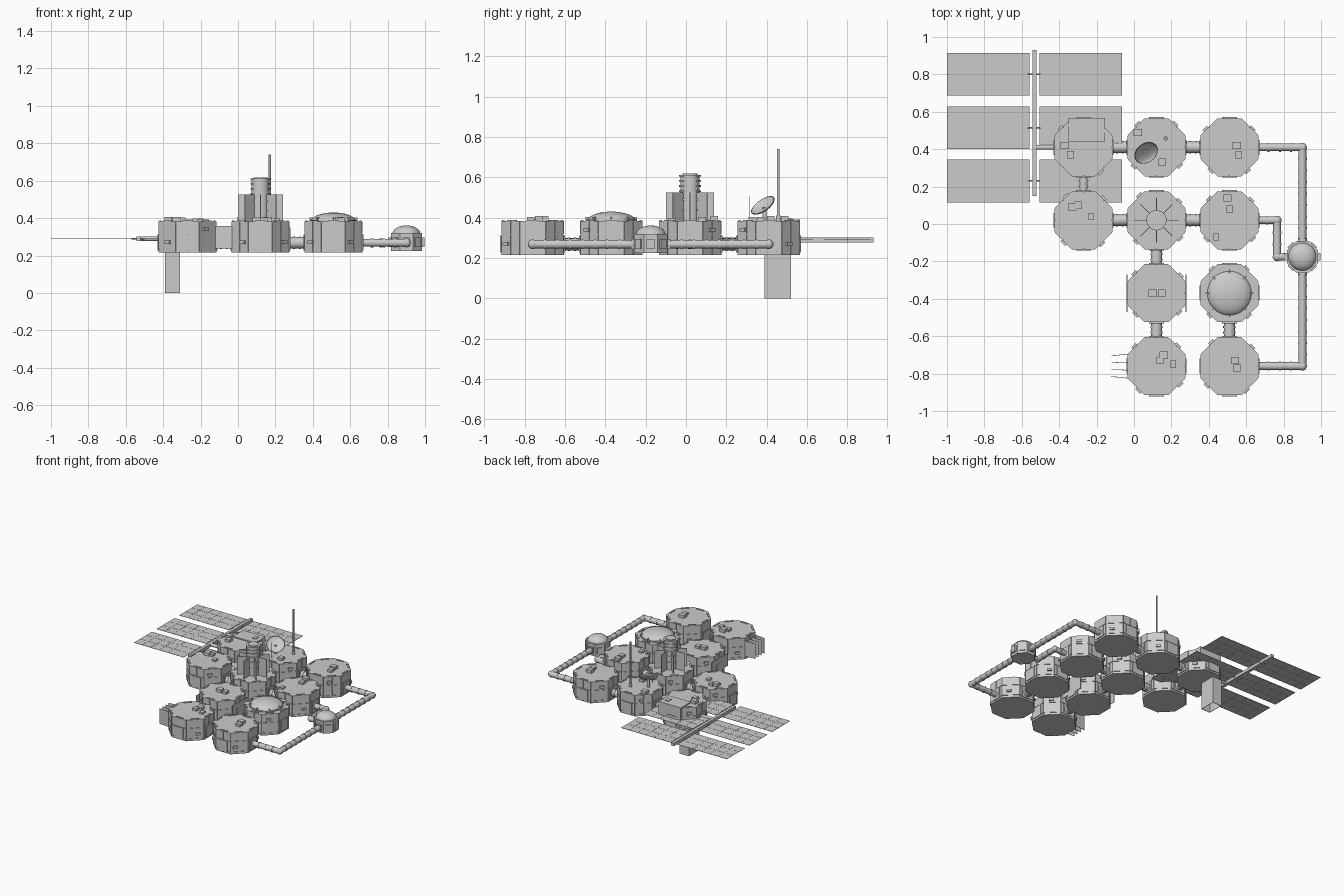
import bpy, bmesh, math, random
from mathutils import Matrix, Vector

if "Cube" in bpy.data.objects:
    bpy.data.objects.remove(bpy.data.objects["Cube"])
random.seed(4)

grey = bpy.data.materials.new("station grey")
grey.use_nodes = True
grey.diffuse_color = (0.6, 0.6, 0.6, 1)
grey.node_tree.nodes["Principled BSDF"].inputs["Base Color"].default_value = (0.6, 0.6, 0.6, 1)

STEP, BASE_X, BASE_Y = 0.39, 0.12, 0.02
FLOOR, ROOF, APOTHEM = 0.215, 0.383, 0.155
PIPE_Z = 0.268


def finish(bm, name, smooth=False):
    mesh = bpy.data.meshes.new(name)
    bm.to_mesh(mesh)
    bm.free()
    mesh.materials.append(grey)
    obj = bpy.data.objects.new(name, mesh)
    bpy.context.collection.objects.link(obj)
    if smooth:
        bpy.ops.object.select_all(action='DESELECT')
        obj.select_set(True)
        bpy.context.view_layer.objects.active = obj
        bpy.ops.object.shade_smooth_by_angle(angle=math.radians(35))
    return obj


def box(bm, centre, size, frame=Matrix()):
    bmesh.ops.create_cube(bm, size=1, matrix=frame @ Matrix.Translation(centre) @ Matrix.Diagonal((*size, 1)))


def span(bm, x, y, z):
    """Box between low and high limits on each axis."""
    box(bm, [(a + b) / 2 for a, b in (x, y, z)], [b - a for a, b in (x, y, z)])


def rod(bm, start, end, radius, sides=12, turn=0.0):
    a, b = Vector(start), Vector(end)
    rot = (b - a).to_track_quat('Z', 'Y').to_matrix().to_4x4()
    bmesh.ops.create_cone(bm, cap_ends=True, segments=sides, radius1=radius, radius2=radius, depth=(b - a).length,
                          matrix=Matrix.Translation((a + b) / 2) @ rot @ Matrix.Rotation(turn, 4, 'Z'))


def ringed_pipe(bm, start, end, radius, pitch=0.06):
    a, b = Vector(start), Vector(end)
    rod(bm, a, b, radius, 16)
    d = (b - a).normalized()
    count = max(2, round((b - a).length / pitch))
    for i in range(count + 1):
        p = a.lerp(b, i / count)
        rod(bm, p - d * 0.005, p + d * 0.005, radius + 0.003, 16)


def cap(bm, centre, radius, height, rings=8, sides=32):
    """Low dome from a spun arc."""
    arc = [bm.verts.new((radius * math.cos(t), 0, height * math.sin(t)))
           for t in (math.pi / 2 * i / rings for i in range(rings + 1))]
    edges = [bm.edges.new(p) for p in zip(arc, arc[1:])]
    bmesh.ops.spin(bm, geom=arc + edges, cent=(0, 0, 0), axis=(0, 0, 1), angle=math.tau, steps=sides)
    bmesh.ops.remove_doubles(bm, verts=bm.verts, dist=0.0005)
    bmesh.ops.recalc_face_normals(bm, faces=bm.faces)
    bmesh.ops.translate(bm, verts=bm.verts, vec=centre)


def octagon(bm, x, y, z0, z1, apothem):
    rod(bm, (x, y, z0), (x, y, z1), apothem / math.cos(math.pi / 8), 8, math.pi / 8)


def grid(col, row):
    return BASE_X + col * STEP, BASE_Y + row * STEP


# Octagonal modules: core, panelled walls and small wall fittings
def module(name, x, y):
    bm = bmesh.new()
    octagon(bm, x, y, FLOOR, ROOF, APOTHEM - 0.004)
    side = 2 * APOTHEM * math.tan(math.pi / 8)
    for k in range(8):
        frame = Matrix.Translation((x, y, 0)) @ Matrix.Rotation(k * math.pi / 4, 4, 'Z')
        for z0, z1 in ((FLOOR, 0.232), (0.235, 0.315), (0.319, ROOF)):
            for s in (-1, 1):
                box(bm, (APOTHEM - 0.003, s * side / 4, (z0 + z1) / 2), (0.006, side / 2 - 0.003, z1 - z0), frame)
        if k % 2:
            box(bm, (APOTHEM + 0.004, random.uniform(-0.03, 0.03), random.choice((0.27, 0.34))),
                (0.014, 0.035, 0.018), frame)
        else:
            box(bm, (APOTHEM, 0, 0.27), (0.012, 0.08, 0.085), frame)
        # Roof edge clips
        box(bm, (APOTHEM - 0.01, 0, ROOF + 0.002), (0.012, 0.06, 0.006), frame)
    finish(bm, name)


CELLS = {"power_module": (-1, 1), "antenna_module": (0, 1), "north_module": (1, 1),
         "west_module": (-1, 0), "tower_module": (0, 0), "east_module": (1, 0),
         "lab_module": (0, -1), "dome_module": (1, -1),
         "radiator_module": (0, -2), "south_module": (1, -2)}
for name, cell in CELLS.items():
    module(name, *grid(*cell))

# Roof boxes, as offsets from each module centre
ROOF_BOXES = {"power_module": [(-.1, .01), (-.07, -.04), (.07, .1)], "west_module": [(-.06, .07), (-.03, .08), (.04, .02)],
              "east_module": [(-.01, .12), (0, .06), (-.07, -.09)], "north_module": [(.04, .01), (.05, -.04)],
              "antenna_module": [(-.1, .08), (.03, -.08)], "lab_module": [(-.02, 0), (.03, 0)],
              "radiator_module": [(.04, .06), (.02, .03), (.09, .01)], "south_module": [(.03, .03), (.04, -.01)]}
bm = bmesh.new()
for name, spots in ROOF_BOXES.items():
    x, y = grid(*CELLS[name])
    for i, (dx, dy) in enumerate(spots):
        w, h = 0.045 - 0.008 * i, 0.024 - 0.005 * i
        box(bm, (x + dx, y + dy, ROOF + h / 2), (w, 0.038, h))
finish(bm, "roof_boxes")

# Short tunnels between neighbouring modules
bm = bmesh.new()
for a, b in (((-1, 1), (0, 1)), ((0, 1), (1, 1)), ((-1, 0), (0, 0)), ((0, 0), (1, 0)), ((-1, 1), (-1, 0)),
             ((0, 0), (0, -1)), ((0, -1), (0, -2)), ((1, -1), (1, -2))):
    p, q = Vector((*grid(*a), PIPE_Z)), Vector((*grid(*b), PIPE_Z))
    d = (q - p).normalized()
    ringed_pipe(bm, p + d * 0.15, q - d * 0.15, 0.03, 0.03)
finish(bm, "tunnels", True)

# Long walkway around the east side, and the link to the hub
bm = bmesh.new()
HUB = (0.9, -0.175)
for path in ([(0.66, 0.41), (0.9, 0.41), (0.9, -0.76), (0.66, -0.76)],
             [(0.66, 0.02), (0.765, 0.02), (0.765, -0.175), HUB]):
    for a, b in zip(path, path[1:]):
        ringed_pipe(bm, (*a, PIPE_Z), (*b, PIPE_Z), 0.021)
    for p in path[1:3]:
        bmesh.ops.create_uvsphere(bm, u_segments=16, v_segments=8, radius=0.024,
                                  matrix=Matrix.Translation((*p, PIPE_Z)))
finish(bm, "walkway_pipes", True)

# Junction hub with dome
bm = bmesh.new()
octagon(bm, *HUB, 0.225, 0.32, 0.083)
for k in range(8):
    frame = Matrix.Translation((*HUB, 0)) @ Matrix.Rotation(k * math.pi / 4, 4, 'Z')
    box(bm, (0.085, 0, 0.27), (0.026 if k % 2 == 0 else 0.012, 0.04, 0.05), frame)
finish(bm, "hub_body")
bm = bmesh.new()
cap(bm, (*HUB, 0.315), 0.075, 0.046)
finish(bm, "hub_dome", True)

# Large dome with clips
DOME = grid(1, -1)
bm = bmesh.new()
cap(bm, (*DOME, ROOF), 0.12, 0.047)
finish(bm, "large_dome", True)
bm = bmesh.new()
rod(bm, (*DOME, ROOF), (*DOME, ROOF + 0.008), 0.124, 32)
for k in range(8):
    frame = Matrix.Translation((*DOME, 0)) @ Matrix.Rotation(k * math.pi / 4, 4, 'Z')
    box(bm, (0.113, 0, ROOF + 0.011), (0.03, 0.006, 0.018), frame)
finish(bm, "dome_rim", True)

# Central tower with rings and radial fins
TOWER = grid(0, 0)
bm = bmesh.new()
rod(bm, (*TOWER, ROOF), (*TOWER, 0.612), 0.048, 24)
rod(bm, (*TOWER, 0.61), (*TOWER, 0.618), 0.038, 24)
for z in (0.44, 0.49, 0.53, 0.557, 0.583, 0.608):
    rod(bm, (*TOWER, z - 0.004), (*TOWER, z + 0.004), 0.054, 24)
finish(bm, "tower", True)
bm = bmesh.new()
for k in range(8):
    frame = Matrix.Translation((*TOWER, 0)) @ Matrix.Rotation(k * math.pi / 4, 4, 'Z')
    box(bm, (0.08, 0, (ROOF + 0.525) / 2), (0.08, 0.004, 0.525 - ROOF), frame)
finish(bm, "tower_fins")

# Dish, mast and whip antenna
bm = bmesh.new()
cap(bm, (0, 0, 0), 0.068, 0.02)
bmesh.ops.solidify(bm, geom=bm.faces[:], thickness=0.003)
aim = Vector((0.4, -0.53, 0.75))
tilt = (-aim).to_track_quat('Z', 'Y').to_matrix().to_4x4()
bmesh.ops.transform(bm, matrix=Matrix.Translation((0.065, 0.38, 0.462)) @ tilt, verts=bm.verts)
finish(bm, "dish", True)
bm = bmesh.new()
rod(bm, (0.058, 0.39, ROOF), (0.058, 0.39, 0.45), 0.01)
rod(bm, (0.17, 0.457, ROOF), (0.17, 0.457, 0.74), 0.006)
rod(bm, (0.17, 0.457, ROOF), (0.17, 0.457, 0.41), 0.012)
rod(bm, (0.08, 0.313, ROOF), (0.08, 0.313, 0.505), 0.0015, 6)
finish(bm, "antenna_masts", True)

# Radiator plates on the south-west module, and side plates on the lab
bm = bmesh.new()
for i in range(4):
    y = -0.7 - i * 0.04
    frame = Matrix.Translation((-0.075, y, 0.298)) @ Matrix.Rotation(math.radians(6 - 4 * i), 4, 'Z')
    box(bm, (0, 0, 0), (0.09, 0.003, 0.122), frame)
finish(bm, "radiator_plates")
bm = bmesh.new()
for s in (-1, 1):
    box(bm, (BASE_X + s * 0.158, -0.37, 0.3), (0.004, 0.2, 0.1))
finish(bm, "lab_side_plates")

# Equipment box and hollow chute on the power module
bm = bmesh.new()
span(bm, (-0.35, -0.155), (0.44, 0.566), (0.29, 0.392))
finish(bm, "equipment_box")
bm = bmesh.new()
for x in (-0.39, -0.312):
    span(bm, (x, x + 0.003), (0.39, 0.52), (0, FLOOR))
for y in (0.39, 0.517):
    span(bm, (-0.39, -0.309), (y, y + 0.003), (0, FLOOR))
finish(bm, "chute")

# Solar array: boom, arm, struts and cell grids
bm = bmesh.new()
span(bm, (-0.544, -0.52), (0.15, 0.93), (0.278, 0.301))
rod(bm, (-0.532, 0.41, 0.29), (-0.42, 0.41, 0.29), 0.013)
ROWS = (0.23, 0.515, 0.8)
for y in ROWS:
    rod(bm, (-0.57, y, 0.29), (-0.5, y, 0.29), 0.004, 8)
finish(bm, "solar_boom", True)
bm = bmesh.new()
LEFT = [-1, -0.925, -0.85, -0.775, -0.7, -0.56]
RIGHT = [-0.505 + i * 0.44 / 6 for i in range(7)]
for y in ROWS:
    for cols in (LEFT, RIGHT):
        span(bm, (cols[0], cols[-1]), (y - 0.114, y + 0.114), (0.2895, 0.2905))
        for x0, x1 in zip(cols, cols[1:]):
            for r in (-1, 0, 1):
                box(bm, ((x0 + x1) / 2, y + r * 0.076, 0.29), (x1 - x0 - 0.005, 0.071, 0.003))
finish(bm, "solar_panels")
